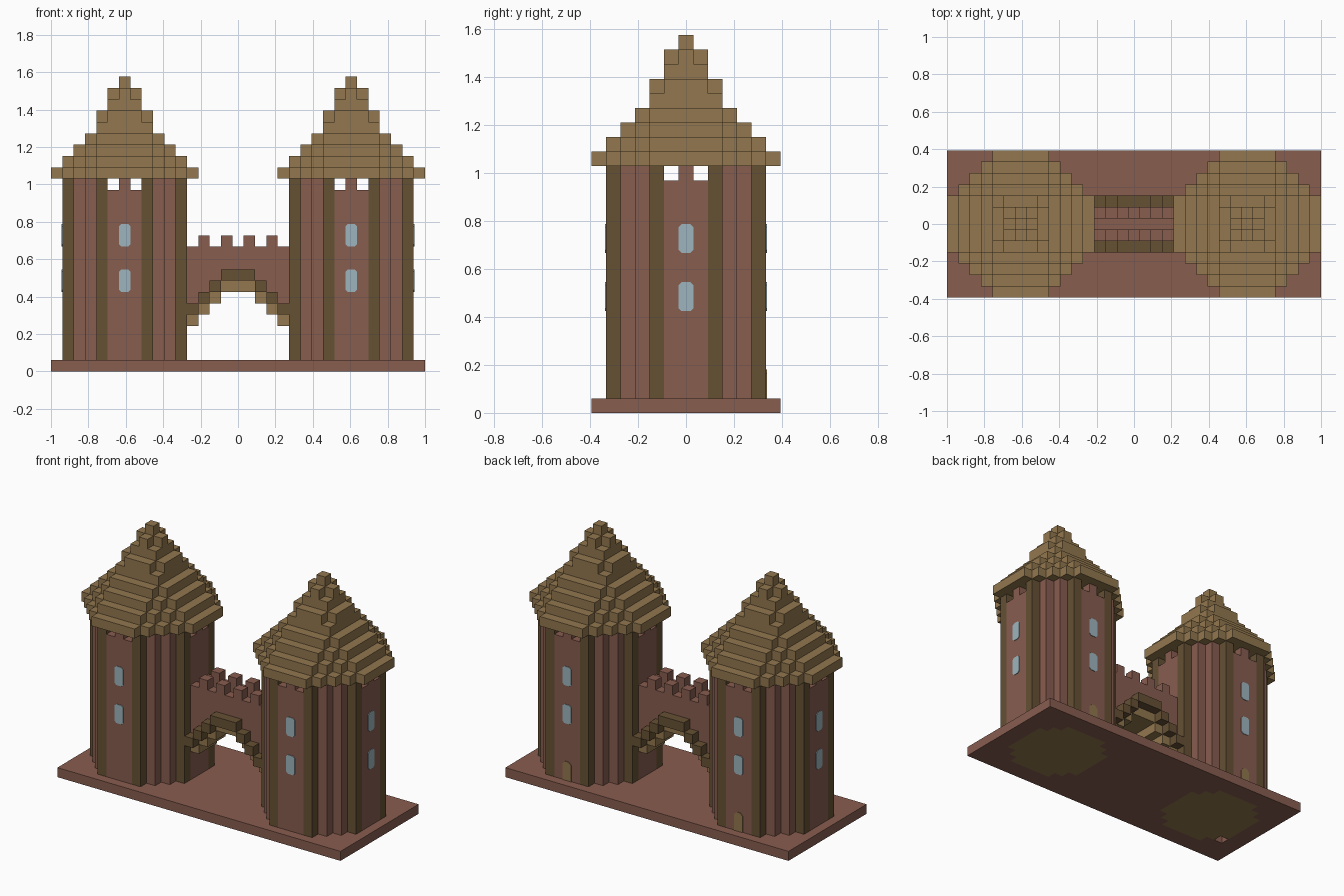
import bpy
import bmesh
from mathutils import Vector

U = 2 / 33  # edge of one block

if "Cube" in bpy.data.objects:
    bpy.data.objects.remove(bpy.data.objects["Cube"])


def make_material(name, rgb):
    linear = [((c / 255 + 0.055) / 1.055) ** 2.4 for c in rgb] + [1]
    mat = bpy.data.materials.new(name)
    mat.use_nodes = True
    mat.diffuse_color = linear
    bsdf = mat.node_tree.nodes["Principled BSDF"]
    bsdf.inputs["Base Color"].default_value = linear
    bsdf.inputs["Roughness"].default_value = 0.9
    return mat


RED = make_material("brick_red", (136, 93, 79))
TAN = make_material("tan_wood", (146, 119, 78))
DARK = make_material("dark_wood", (102, 81, 52))
BLUE = make_material("window_blue", (157, 181, 189))


def finish(name, bm, mats):
    mesh = bpy.data.meshes.new(name)
    bm.to_mesh(mesh)
    bm.free()
    for mat in mats:
        mesh.materials.append(mat)
    obj = bpy.data.objects.new(name, mesh)
    bpy.context.collection.objects.link(obj)
    return obj


def blocks(name, cells):
    """Turn {(x, y, z): material} into a mesh of the exposed block faces."""
    bm = bmesh.new()
    mats = list(dict.fromkeys(cells.values()))
    verts = {}

    def vert(p):
        key = tuple(round(2 * c) for c in p)
        if key not in verts:
            verts[key] = bm.verts.new(p * U)
        return verts[key]

    for cell, mat in cells.items():
        centre = Vector(cell) + Vector((0, 0, 0.5))
        for axis in range(3):
            for sign in (-1, 1):
                n = Vector((0, 0, 0))
                n[axis] = sign
                if tuple(int(c + d) for c, d in zip(cell, n)) in cells:
                    continue
                a = Vector((0, 0, 0))
                a[(axis + 1) % 3] = 1
                b = n.cross(a)
                corners = [centre + (n + s * a + t * b) / 2
                           for s, t in ((-1, -1), (1, -1), (1, 1), (-1, 1))]
                face = bm.faces.new([vert(p) for p in corners])
                face.material_index = mats.index(mat)
    return finish(name, bm, mats)


def disc(radius, limit):
    """Cells of a square with its corners stepped off."""
    span = range(-radius, radius + 1)
    return {(x, y) for x in span for y in span if abs(x) + abs(y) <= limit}


def plate(name, mat, origin, normal, z0, z1, chamfers):
    """Thin panel with clipped corners; chamfers are for bottom and top."""
    n = Vector(normal)
    side = n.cross(Vector((0, 0, 1)))
    low, high = chamfers
    half = 0.5
    right = [(half - low, z0), (half, z0 + low), (half, z1 - high), (half - high, z1)]
    outline = right + [(-s, z) for s, z in reversed(right)]
    bm = bmesh.new()
    pts = []
    for s, z in outline:
        p = (Vector(origin) + n * 5.5 + side * s) * U
        p.z = z * U
        pts.append(bm.verts.new(p))
    face = bm.faces.new(pts)
    bmesh.ops.remove_doubles(bm, verts=bm.verts[:], dist=1e-5)
    face = bm.faces[:][0]
    out = bmesh.ops.extrude_face_region(bm, geom=[face])["geom"]
    moved = [v for v in out if isinstance(v, bmesh.types.BMVert)]
    bmesh.ops.translate(bm, verts=moved, vec=n * 0.004)
    bmesh.ops.recalc_face_normals(bm, faces=bm.faces[:])
    finish(name, bm, [mat])


OUTER = disc(5, 7)
INNER = disc(4, 6)

# Base slab with a wooden floor inside each tower
base = {(x, y, 0): RED for x in range(-16, 17) for y in range(-6, 7)}
for cx in (-10, 10):
    base.update({(cx + x, y, 0): TAN for x, y in INNER})
del base[(-14, -3, 0)]
blocks("base", base)

for label, cx in (("right", -10), ("left", 10)):
    # Hollow tower wall with dark posts and notches below the roof
    wall = {}
    for x, y in OUTER - INNER:
        near, far = sorted((abs(x), abs(y)))
        for z in range(1, 17):
            if z == 16 and near == 1 and far == 5:
                continue
            wall[(cx + x, y, z)] = DARK if (near, far) == (2, 5) else RED
    blocks(label + "_tower_wall", wall)

    # Stepped roof: radius and corner limit of each layer
    layers = [(6, 8), (5, 7), (4, 6), (3, 5), (2, 4), (2, 3), (1, 2), (1, 1), (0, 0)]
    roof = {(cx + x, y, 17 + i): TAN
            for i, (r, limit) in enumerate(layers) for x, y in disc(r, limit)}
    blocks(label + "_tower_roof", roof)

    # Windows on the three outward sides, door at the back
    outward = (1 if cx > 0 else -1, 0, 0)
    for side, n in (("front", (0, -1, 0)), ("back", (0, 1, 0)), ("outer", outward)):
        for level, z in (("lower", 7), ("upper", 11)):
            plate(f"{label}_{side}_{level}_window", BLUE, (cx, 0, 0), n, z, z + 2, (0.2, 0.2))
    plate(label + "_back_door", TAN, (cx, 0, 0), (0, 1, 0), 1, 3, (0, 0.3))

# Bridge between the towers: wall, sunken walkway, merlons and wooden arch
bridge, soffit, trim = {}, {}, {}
for x in range(-4, 5):
    arch = 9 - max(abs(x), 1)
    for y in (-1, 0, 1):
        soffit[(x, y, arch - 1)] = TAN
        top = 10 if y == 0 else 12 if x % 2 else 11
        for z in range(arch, top):
            bridge[(x, y, z)] = RED
    for y in (-2, 2):
        trim[(x, y, arch)] = DARK
blocks("bridge_wall", bridge)
blocks("arch_soffit", soffit)
blocks("arch_trim", trim)
